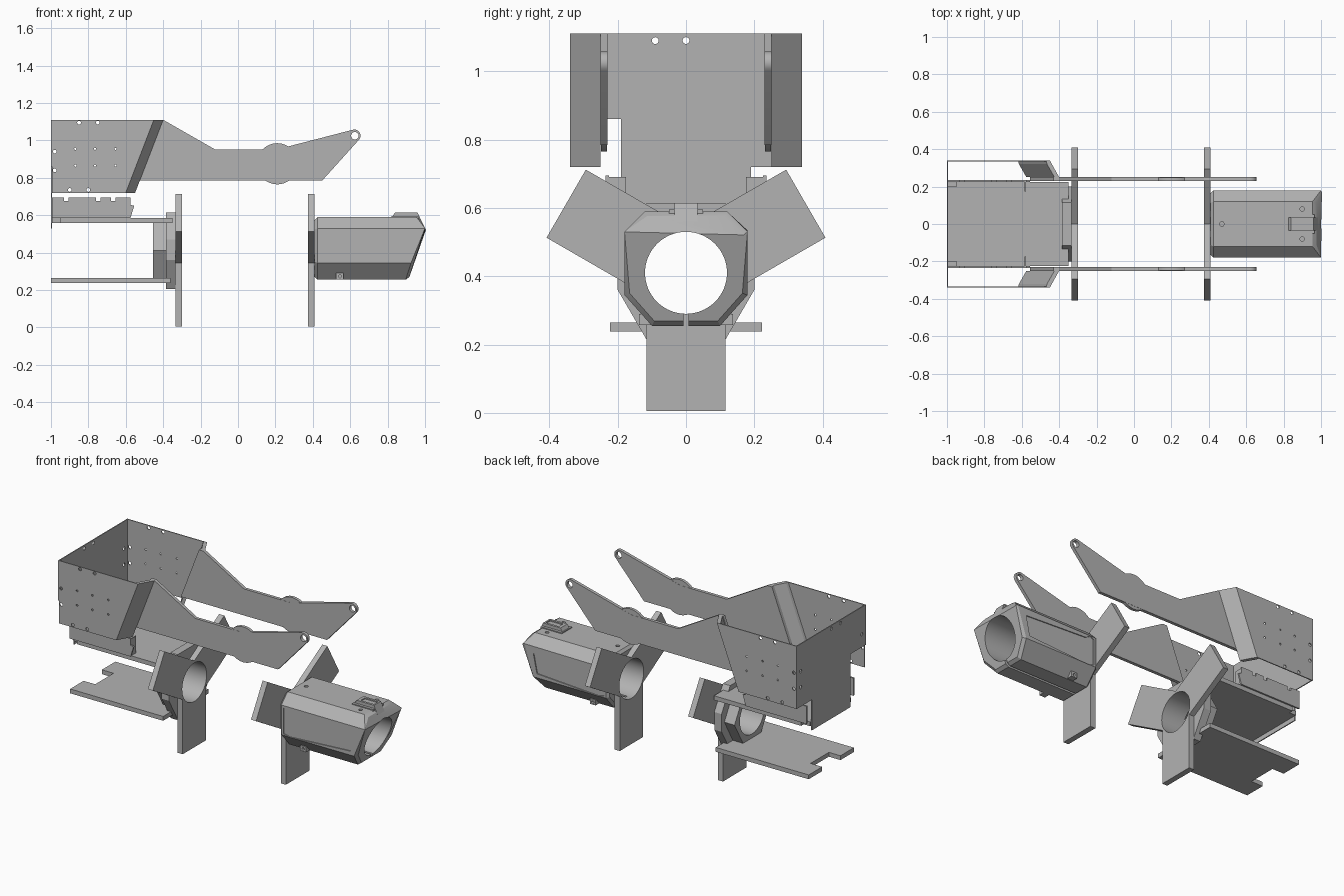
import bpy, bmesh, math
from mathutils import Vector

cube = bpy.data.objects.get("Cube")
if cube:
    bpy.data.objects.remove(cube, do_unlink=True)

grey = bpy.data.materials.new("plain_grey")
grey.use_nodes = True
grey.diffuse_color = (0.45, 0.45, 0.45, 1)
grey.node_tree.nodes["Principled BSDF"].inputs["Base Color"].default_value = (0.45, 0.45, 0.45, 1)

AXIS_Z = 0.41      # height of the bore axis
BORE = 0.12


def place(axis, a, b, depth):
    """Map a 2D point and a depth to 3D, extruding along the given axis."""
    return {"x": (depth, a, b), "y": (a, depth, b), "z": (a, b, depth)}[axis]


def add_prism(bm, pts, axis, lo, hi):
    ends = [[bm.verts.new(place(axis, a, b, d)) for a, b in pts] for d in (lo, hi)]
    faces = [bm.faces.new(e) for e in ends]
    for i in range(len(pts)):
        j = (i + 1) % len(pts)
        faces.append(bm.faces.new((ends[0][i], ends[0][j], ends[1][j], ends[1][i])))
    bmesh.ops.recalc_face_normals(bm, faces=faces)


def finish(name, bm):
    mesh = bpy.data.meshes.new(name)
    bm.to_mesh(mesh)
    bm.free()
    obj = bpy.data.objects.new(name, mesh)
    bpy.context.collection.objects.link(obj)
    mesh.materials.append(grey)
    return obj


def prism(name, pts, axis, lo, hi):
    bm = bmesh.new()
    add_prism(bm, pts, axis, lo, hi)
    return finish(name, bm)


def circle(a, b, r, n=40):
    return [(a + r * math.cos(math.tau * i / n), b + r * math.sin(math.tau * i / n)) for i in range(n)]


def rect(a0, b0, a1, b1):
    return [(a0, b0), (a1, b0), (a1, b1), (a0, b1)]


def mirrored(half):
    """Close a half outline across the centre plane."""
    return half + [(-a, b) for a, b in reversed(half)]


def cut(obj, shapes):
    """Cut prisms out of an object and bake the result."""
    bm = bmesh.new()
    for shape in shapes:
        add_prism(bm, *shape)
    cutter = finish("cutter", bm)
    cutter.hide_render = True
    mod = obj.modifiers.new("cut", "BOOLEAN")
    mod.object, mod.solver = cutter, "EXACT"
    graph = bpy.context.evaluated_depsgraph_get()
    mesh = bpy.data.meshes.new_from_object(obj.evaluated_get(graph))
    obj.modifiers.clear()
    obj.data = mesh
    bpy.data.objects.remove(cutter, do_unlink=True)


def smooth(obj):
    bpy.ops.object.select_all(action="DESELECT")
    obj.select_set(True)
    bpy.context.view_layer.objects.active = obj
    bpy.ops.object.shade_smooth_by_angle(angle=math.radians(25))


def bore(lo, hi):
    return (circle(0, AXIS_Z, BORE, 64), "x", lo, hi)


# Three-armed support plates
def arm_point(angle, along, across):
    c, s = math.cos(angle), math.sin(angle)
    return (along * c - across * s, AXIS_Z + along * s + across * c)


half_w = 0.115
outline = []
for deg in (30, 150, 270):
    a = math.radians(deg)
    outline += [arm_point(a, 0.405, -half_w), arm_point(a, 0.405, half_w),
                arm_point(a, half_w / math.tan(math.radians(60)), half_w)]
outline = [(y, max(z, 0)) for y, z in outline]
for name, x in (("rear_support", -0.335), ("front_support", 0.375)):
    plate = prism(name, outline, "x", x, x + 0.035)
    cut(plate, [bore(x - 0.1, x + 0.1)])
    smooth(plate)

# Collar and hexagonal hub behind the rear support
collar = prism("collar", mirrored([(0.115, 0.615), (0.2, 0.47), (0.2, 0.36), (0.11, 0.205)]),
               "x", -0.385, -0.335)
hub = prism("hub", circle(0, AXIS_Z, 0.173, 6), "x", -0.455, -0.385)
for part in (collar, hub):
    cut(part, [bore(-0.6, -0.2)])
    smooth(part)

# Upper and lower deck plates
prism("upper_deck", mirrored([(0.225, -0.35), (0.225, -0.95), (0.2, -0.95), (0.2, -0.995)])
      and [(x, y) for y, x in mirrored([(0.225, -0.35), (0.225, -0.95), (0.2, -0.95), (0.2, -0.995)])],
      "z", 0.558, 0.585)
lower = mirrored([(0.222, -0.36), (0.222, -1), (0.09, -1), (0.09, -0.92)])
prism("lower_deck", [(x, y) for y, x in lower], "z", 0.238, 0.265)

# Rear wall of the bin, with a notched corner
wall = prism("rear_wall", [(-0.34, 1.11), (0.34, 1.11), (0.34, 0.72), (0.19, 0.72), (0.19, 0.53),
                           (-0.19, 0.53), (-0.19, 0.86), (-0.34, 0.86)], "x", -1, -0.994)
cut(wall, [(circle(y, z, 0.01, 16), "x", -1.1, -0.9)
           for y, z in ((-0.09, 1.09), (0, 1.09), (0.3, 0.94), (0.3, 0.84), (-0.3, 0.94))])

wall_holes = [(-0.85, 1.095), (-0.75, 1.095), (-0.98, 0.94), (-0.98, 0.84), (-0.9, 0.735), (-0.8, 0.735)]
rivets = [(x, z) for x in (-0.87, -0.765, -0.655) for z in (0.865, 0.955)]

for side, s in (("left", 1), ("right", -1)):
    # Bin side wall
    panel = prism(side + "_bin_wall", [(-0.994, 0.72), (-0.994, 1.11), (-0.47, 1.11), (-0.62, 0.72)],
                  "y", s * 0.334, s * 0.34)
    cut(panel, [(circle(x, z, 0.01, 16), "y", s * 0.3, s * 0.4) for x, z in wall_holes]
        + [(circle(x, z, 0.006, 12), "y", s * 0.3, s * 0.4) for x, z in rivets])

    # Slanted flap joining the bin wall to the arm
    bm = bmesh.new()
    footprint = [(-0.47, 0.34), (-0.45, 0.34), (-0.4, 0.25), (-0.425, 0.25), (-0.465, 0.32)]
    rings = [[bm.verts.new((x + dx, s * y, z)) for x, y in footprint]
             for dx, z in ((0, 1.11), (-0.15, 0.72))]
    bm.faces.new(rings[0])
    bm.faces.new(rings[1])
    for i in range(5):
        j = (i + 1) % 5
        bm.faces.new((rings[0][i], rings[0][j], rings[1][j], rings[1][i]))
    bmesh.ops.recalc_face_normals(bm, faces=bm.faces)
    finish(side + "_flap", bm)

    # Long arm with a rounded lug and a round boss
    lug = [(0.622 + 0.033 * math.cos(math.radians(d)), 1.025 + 0.033 * math.sin(math.radians(d)))
           for d in range(105, -46, -15)]
    arm = prism(side + "_arm", [(-0.555, 0.785), (-0.43, 1.11), (-0.4, 1.11), (-0.12, 0.95), (0.2, 0.95)]
                + lug + [(0.45, 0.785)], "y", s * 0.23, s * 0.25)
    cut(arm, [(circle(0.625, 1.025, 0.02, 20), "y", s * 0.2, s * 0.3)])
    smooth(arm)
    smooth(prism(side + "_arm_boss", circle(0.21, 0.875, 0.11, 48), "y", s * 0.231, s * 0.249))

    # Tray side wall with slots in its top edge, and its end tab
    rail = prism(side + "_tray_wall", [(-0.994, 0.585), (-0.994, 0.695), (-0.575, 0.695), (-0.575, 0.655),
                                       (-0.555, 0.65), (-0.575, 0.585)], "y", s * 0.225, s * 0.235)
    cut(rail, [(rect(x, 0.675, x + 0.025, 0.72), "y", s * 0.2, s * 0.3) for x in (-0.93, -0.76, -0.68)])
    prism(side + "_tray_tab", [(s * y, z) for y, z in rect(0.175, 0.585, 0.225, 0.69)], "x", -0.585, -0.578)

# Octagonal barrel housing with a raked front
bm = bmesh.new()
add_prism(bm, mirrored([(0.12, 0.59), (0.18, 0.53), (0.18, 0.345), (0.1, 0.255)]), "x", 0.41, 1.05)
for normal in ((0.28, 0, -0.09), (0.28, 0, 0.14)):
    res = bmesh.ops.bisect_plane(bm, geom=bm.verts[:] + bm.edges[:] + bm.faces[:], plane_co=(1, 0, 0.53),
                                 plane_no=Vector(normal).normalized(), clear_outer=True)
    bmesh.ops.holes_fill(bm, edges=[e for e in bm.edges if e.is_boundary])
bmesh.ops.recalc_face_normals(bm, faces=bm.faces)
caps = [f for f in bm.faces if abs(f.normal.x) > 0.7]
rim = [e for e in bm.edges if sum(f in caps for f in e.link_faces) == 1]
bmesh.ops.bevel(bm, geom=rim, offset=0.015, segments=1, affect="EDGES")
barrel = finish("barrel_housing", bm)
recess = [(0.4, 0.345), (0.4, 0.515), (0.46, 0.53), (0.5, 0.51), (0.925, 0.49), (0.9, 0.37), (0.48, 0.345)]
recess = [(max(x, 0.44), z) for x, z in recess[1:]] + [(0.44, 0.355)]
cut(barrel, [bore(0.3, 1.2)])
cut(barrel, [(recess, "y", s * 0.174, s * 0.25) for s in (1, -1)]
    + [(rect(-0.007, 0.2, 0.007, 0.31), "x", 0.3, 1.2)]
    + [(circle(x, y, 0.012, 16), "z", 0.575, 0.65) for x, y in ((0.47, 0), (0.9, 0.08), (0.9, -0.08))])
smooth(barrel)

# Raised sight block on the barrel
prism("sight_base", rect(0.82, -0.05, 0.965, 0.05), "z", 0.57, 0.596)
sight = prism("sight_block", [(0.82, 0.585), (0.84, 0.615), (0.96, 0.615), (0.985, 0.56), (0.82, 0.56)],
              "y", -0.034, 0.034)
cut(sight, [(rect(0.86, -0.02, 0.95, 0.02), "z", 0.608, 0.65)])

# Small square lugs on the lower chamfers
for side, s in (("left", 1), ("right", -1)):
    lug = prism(side + "_barrel_lug", rect(0.525, 0.257, 0.565, 0.29), "y", s * 0.1, s * 0.138)
    cut(lug, [(circle(0.545, 0.273, 0.008, 12), "y", s * 0.125, s * 0.2)])
